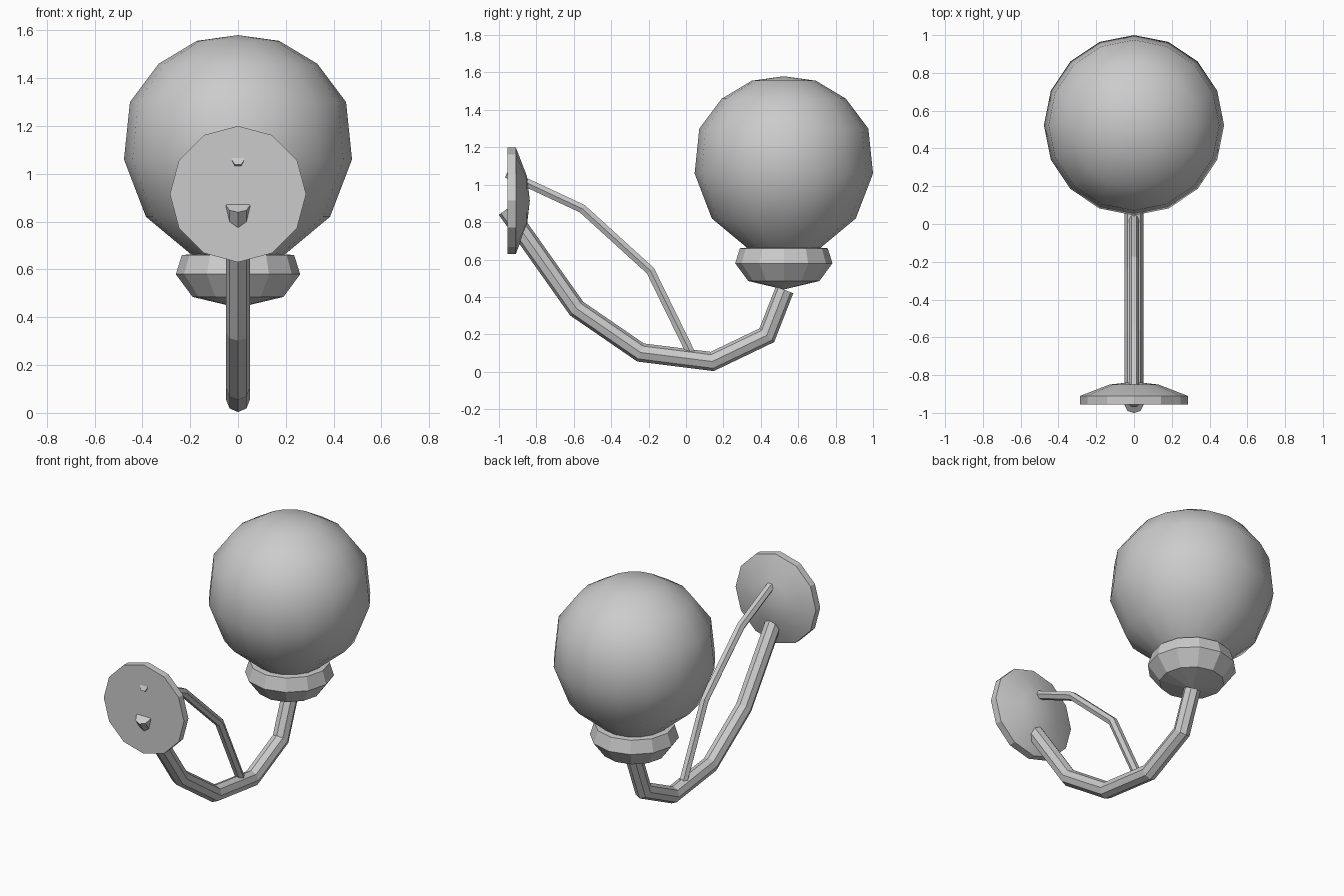
import bpy, bmesh
from math import sin, cos, pi, radians
from mathutils import Vector

if "Cube" in bpy.data.objects:
    bpy.data.objects.remove(bpy.data.objects["Cube"])


def finish(name, bm, smooth_angle=None):
    bmesh.ops.recalc_face_normals(bm, faces=bm.faces)
    me = bpy.data.meshes.new(name)
    bm.to_mesh(me)
    bm.free()
    ob = bpy.data.objects.new(name, me)
    bpy.context.collection.objects.link(ob)
    if smooth_angle:
        bpy.ops.object.select_all(action='DESELECT')
        ob.select_set(True)
        bpy.context.view_layer.objects.active = ob
        bpy.ops.object.shade_smooth_by_angle(angle=radians(smooth_angle))
    return ob


def skin(bm, rings):
    """Bridge rings of equal count; a ring of one vertex is a pole."""
    for a, b in zip(rings, rings[1:]):
        n = max(len(a), len(b))
        for i in range(n):
            j = (i + 1) % n
            if len(a) == 1:
                bm.faces.new((a[0], b[i], b[j]))
            elif len(b) == 1:
                bm.faces.new((a[i], a[j], b[0]))
            else:
                bm.faces.new((a[i], a[j], b[j], b[i]))


def lathe(name, profile, sides, place, smooth_angle=None):
    """Revolve (radius, height) points; place maps local to world."""
    bm = bmesh.new()
    rings = []
    for r, h in profile:
        n = sides if r > 0 else 1
        rings.append([bm.verts.new(place(r * cos(2 * pi * i / sides),
                                         r * sin(2 * pi * i / sides), h))
                      for i in range(n)])
    skin(bm, rings)
    return finish(name, bm, smooth_angle)


def tube(name, path, radius, sides, phase):
    """Mitred tube along (y, z) points in the x = 0 plane."""
    pts = [Vector((0, y, z)) for y, z in path]
    bm = bmesh.new()
    rings = []
    for k, p in enumerate(pts):
        d0 = (p - pts[k - 1]).normalized() if k else (pts[1] - p).normalized()
        d1 = (pts[k + 1] - p).normalized() if k < len(pts) - 1 else d0
        t = (d0 + d1).normalized()
        up = Vector((0, -t.z, t.y)) / t.dot(d0)
        rings.append([bm.verts.new(p + Vector((radius * cos(a), 0, 0)) + up * radius * sin(a))
                      for a in (phase + 2 * pi * i / sides for i in range(sides))])
    skin(bm, rings)
    bm.faces.new(rings[0])
    bm.faces.new(rings[-1])
    return finish(name, bm)


def upright(x, y, h):
    return (x, y + 0.523, h)


def on_wall(x, y, h):
    return (x, h, y + 0.915)


# Glass globe
lathe("globe", [(0, 0.65), (0.18, 0.65), (0.205, 0.67), (0.385, 0.82), (0.477, 1.06),
                (0.452, 1.30), (0.332, 1.46), (0.172, 1.556), (0, 1.58)], 16, upright, 45)

# Cup holding the globe
lathe("globe_cup", [(0, 0.44), (0.19, 0.485), (0.26, 0.58), (0.235, 0.66),
                    (0.18, 0.665), (0, 0.65)], 12, upright)

# Domed round wall plate
lathe("wall_plate", [(0, -0.955), (0.285, -0.955), (0.285, -0.91), (0.13, -0.85),
                     (0, -0.835)], 12, on_wall, 29)

# Curved main arm
tube("main_arm", [(-0.96, 0.868), (-0.585, 0.338), (-0.243, 0.103), (0.14, 0.055),
                  (0.432, 0.195), (0.527, 0.438)], 0.05, 8, 0)

# Thin upper brace
tube("brace", [(-0.958, 1.06), (-0.555, 0.872), (-0.19, 0.54), (0.03, 0.09)],
     0.027, 6, 0)
